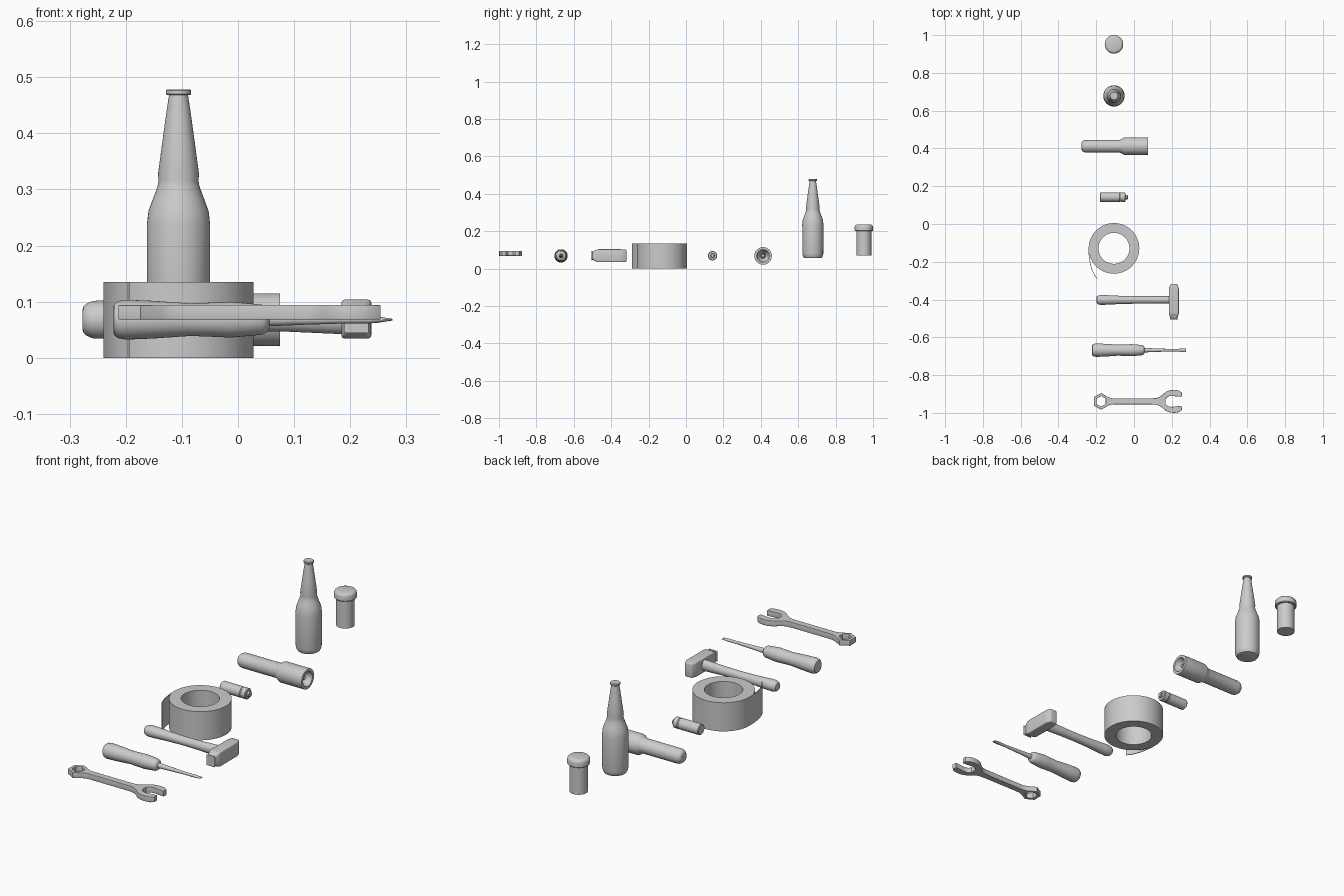
import bpy, bmesh
from math import sin, cos, pi, radians

CX, CZ = -0.106, 0.068     # shared x of upright items, shared height of lying items


def finish(ob, angle=35):
    bpy.ops.object.select_all(action='DESELECT')
    ob.select_set(True)
    bpy.context.view_layer.objects.active = ob
    bpy.ops.object.shade_smooth_by_angle(angle=radians(angle))


def loft(name, origin, axis, sections, n=40, phase=0, bevel=0, cap=True):
    """Rings along an axis; each section is (position, radius) or (position, ra, rb)."""
    bm = bmesh.new()
    rings = []
    for s in sections:
        t, ra, rb = s[0], s[1], s[-1]
        ring = []
        for i in range(n):
            a = phase + 2 * pi * i / n
            u, v = ra * cos(a), rb * sin(a)
            p = {'X': (t, u, v), 'Y': (u, t, v), 'Z': (u, v, t)}[axis]
            ring.append(bm.verts.new([o + c for o, c in zip(origin, p)]))
        rings.append(ring)
    for a, b in zip(rings, rings[1:]):
        for i in range(n):
            j = (i + 1) % n
            bm.faces.new((a[i], a[j], b[j], b[i]))
    if cap:
        bm.faces.new(rings[0])
        bm.faces.new(rings[-1])
    bmesh.ops.remove_doubles(bm, verts=bm.verts, dist=1e-6)
    if bevel:
        bmesh.ops.bevel(bm, geom=bm.edges[:], offset=bevel, segments=3,
                        profile=0.5, affect='EDGES')
    bmesh.ops.recalc_face_normals(bm, faces=bm.faces)
    me = bpy.data.meshes.new(name)
    bm.to_mesh(me)
    bm.free()
    ob = bpy.data.objects.new(name, me)
    bpy.context.collection.objects.link(ob)
    finish(ob)
    return ob


def plate(name, loops, location, half, bevel=0):
    """Flat outline (extra loops are holes) given thickness in z."""
    cu = bpy.data.curves.new(name, 'CURVE')
    cu.dimensions, cu.fill_mode = '2D', 'BOTH'
    cu.extrude, cu.bevel_depth, cu.offset = half - bevel, bevel, -bevel
    cu.bevel_resolution = 2
    for pts in loops:
        sp = cu.splines.new('POLY')
        sp.points.add(len(pts) - 1)
        for p, (x, y) in zip(sp.points, pts):
            p.co = (x, y, 0, 1)
        sp.use_cyclic_u = True
    ob = bpy.data.objects.new(name, cu)
    ob.location = location
    bpy.context.collection.objects.link(ob)
    bpy.ops.object.select_all(action='DESELECT')
    ob.select_set(True)
    bpy.context.view_layer.objects.active = ob
    bpy.ops.object.convert(target='MESH')
    finish(bpy.context.object)


# Pill bottle: body and cap
loft('pill_bottle_body', (CX, 0.951, 0), 'Z', [(0.07, 0.04), (0.203, 0.04)])
loft('pill_bottle_cap', (CX, 0.951, 0), 'Z',
     [(0.20, 0.046), (0.203, 0.049), (0.222, 0.049), (0.229, 0.047),
      (0.234, 0.042), (0.236, 0.035)])

# Long-neck bottle
loft('drink_bottle', (CX, 0.678, 0), 'Z',
     [(0.056, 0.042), (0.058, 0.048), (0.066, 0.053), (0.08, 0.056), (0.237, 0.0565),
      (0.262, 0.0535), (0.285, 0.045), (0.305, 0.0375), (0.316, 0.0355),
      (0.328, 0.0365), (0.38, 0.0295), (0.435, 0.022), (0.468, 0.017),
      (0.468, 0.021), (0.47, 0.0225), (0.476, 0.0225), (0.478, 0.021)])

# Flashlight: barrel with recessed reflector, and bulb
loft('flashlight_body', (0, 0.412, CZ), 'X',
     [(-0.277, 0.018), (-0.275, 0.024), (-0.269, 0.029), (-0.26, 0.033),
      (-0.25, 0.034), (-0.075, 0.034), (-0.067, 0.037), (-0.055, 0.045),
      (-0.048, 0.047), (0.075, 0.047), (0.075, 0.034), (0.06, 0.03), (0.035, 0.014)])
loft('flashlight_bulb', (0, 0.412, CZ), 'X',
     [(0.034, 0.011), (0.052, 0.011), (0.059, 0.008), (0.062, 0.003)], n=20)

# Battery: casing with a groove, and terminal
loft('battery', (0, 0.142, CZ + 0.001), 'X',
     [(-0.18, 0.022), (-0.177, 0.025), (-0.076, 0.025), (-0.074, 0.0235),
      (-0.07, 0.0235), (-0.068, 0.025), (-0.048, 0.025), (-0.045, 0.022),
      (-0.045, 0.012), (-0.036, 0.012), (-0.033, 0.009)])

# Tape roll and its loose end
loft('tape_roll', (CX, -0.129, 0), 'Z',
     [(0, 0.134), (0.135, 0.134), (0.135, 0.082), (0, 0.082), (0, 0.134)],
     n=64, cap=False)
path = [(-0.24, -0.125), (-0.24, -0.16), (-0.2365, -0.19), (-0.231, -0.22),
        (-0.222, -0.248), (-0.211, -0.27), (-0.196, -0.289)]
plate('tape_loose_end', [path + [(x + 0.003, y + 0.001) for x, y in reversed(path)]],
      (0, 0, 0.0675), 0.0675)

# Hammer: handle and wedge-ended head
loft('hammer_handle', (0, -0.402, CZ), 'X',
     [(-0.199, 0.012), (-0.197, 0.018), (-0.19, 0.023), (-0.178, 0.026),
      (-0.15, 0.0255), (-0.08, 0.022), (0, 0.02), (0.08, 0.02, 0.021),
      (0.19, 0.02, 0.026)])
q = 2 ** 0.5
loft('hammer_head', (0.211, 0, CZ + 0.001), 'Y',
     [(-0.505, 0.017 * q, 0.02 * q), (-0.474, 0.0265 * q, 0.0345 * q),
      (-0.342, 0.0265 * q, 0.0345 * q), (-0.318, 0.018 * q, 0.0335 * q)],
     n=4, phase=pi / 4, bevel=0.005)

# Screwdriver: waisted handle, and shank flattening to a blade
loft('screwdriver_handle', (0, -0.668, CZ), 'X',
     [(-0.222, 0.022), (-0.221, 0.027), (-0.214, 0.033), (-0.2, 0.0355),
      (-0.15, 0.0335), (-0.085, 0.029), (-0.03, 0.031), (-0.015, 0.032),
      (0.02, 0.029), (0.044, 0.0265), (0.052, 0.022), (0.056, 0.014)])
loft('screwdriver_shank', (0, -0.668, CZ), 'X',
     [(0.05, 0.012), (0.12, 0.009), (0.2, 0.0065), (0.235, 0.0065),
      (0.25, 0.01, 0.0055), (0.275, 0.0095, 0.0015)], n=20)

# Wrench: open jaw, handle and hexagonal ring
half = [(0.168, 0.013), (0.181, 0.026), (0.196, 0.029), (0.252, 0.024),
        (0.254, 0.045), (0.238, 0.057), (0.215, 0.061), (0.19, 0.059),
        (0.168, 0.05), (0.15, 0.034), (0.135, 0.023), (0.115, 0.017),
        (0.08, 0.0155), (-0.1, 0.0155), (-0.118, 0.0165), (-0.135, 0.022),
        (-0.174, 0.044), (-0.213, 0.022)]
hexagon = [(-0.174 + 0.028 * sin(i * pi / 3), 0.028 * cos(i * pi / 3)) for i in range(6)]
plate('wrench', [half + [(x, -y) for x, y in reversed(half)], hexagon],
      (0, -0.939, 0.081), 0.013, bevel=0.002)
